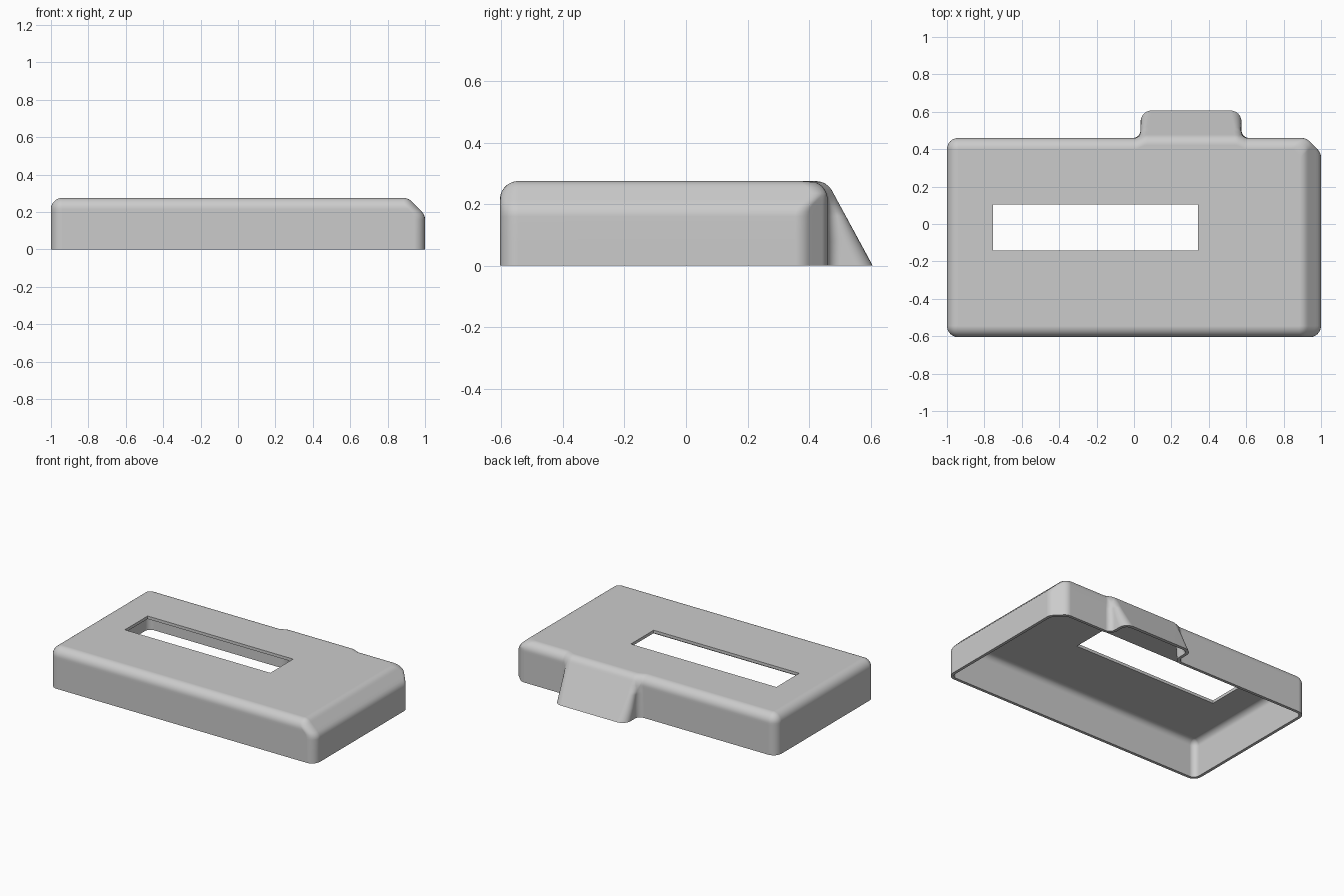
import bpy, bmesh, math
from mathutils import Vector

if "Cube" in bpy.data.objects:
    bpy.data.objects.remove(bpy.data.objects["Cube"], do_unlink=True)

WALL = 0.02        # shell thickness
ROUND = 0.06       # outer edge rounding
ARC_Z = 0.215      # height where the top rounding starts
LEAN = 0.543       # slope of the tab's back face
SEGS = 6


def rounded_outline(corners, z):
    """Round every (x, y, radius) corner with a fixed number of points."""
    pts = []
    for i, (x, y, rad) in enumerate(corners):
        p = Vector((x, y))
        a = Vector(corners[i - 1][:2]) - p
        b = Vector(corners[(i + 1) % len(corners)][:2]) - p
        reach = 0.48 * min(a.length, b.length)
        a.normalize()
        b.normalize()
        turn = (math.pi - a.angle(b)) / 2
        cut = min(rad * math.tan(turn), reach)
        start, end = p + a * cut, p + b * cut
        rad = cut / math.tan(turn)
        mid = p + (a + b).normalized() * (rad / math.cos(turn))
        for k in range(SEGS + 1):
            t = k / SEGS
            w0 = math.sin((1 - t) * 2 * turn) / math.sin(2 * turn)
            w1 = math.sin(t * 2 * turn) / math.sin(2 * turn)
            q = mid + (start - mid) * w0 + (end - mid) * w1
            pts.append((q.x, q.y, z))
    return pts


def arc(rad, dz):
    return math.sqrt(max(rad * rad - dz * dz, 0))


def section(z, inset):
    """Horizontal outline of the case at height z, moved inward by inset."""
    R = ROUND - inset
    r = arc(R, max(z - ARC_Z, 0))
    left, front, back = -0.94 - r, -0.545 - r, 0.40 + r
    # right side leans in along a softened chamfer
    diag = R / math.sqrt(2)
    if z < 0.16 + diag:
        right = 0.94 + arc(R, max(z - 0.16, 0))
    elif z < ARC_Z + diag:
        right = 1.10 + R * math.sqrt(2) - z
    else:
        right = 0.885 + arc(R, z - ARC_Z)
    # sloping tab blends into the top edge
    slant = math.hypot(1, LEAN)
    if z < ARC_Z + R * LEAN / slant:
        tab = 0.422 + R * slant - (z - ARC_Z) * LEAN
    else:
        tab = 0.422 + arc(R, z - ARC_Z)
    depth = tab - back
    spread = max(0, 0.035 * (1 - depth / 0.08))
    x0, x1 = 0.035 + inset, 0.575 - inset
    # clipped back corner
    clip = min(1.38 - (ROUND - r) * math.sqrt(2), right + back - 0.03)
    small = max(r, 0.004)
    return rounded_outline([
        (left, front, small), (right, front, small),
        (right, clip - right, ROUND), (clip - back, back, ROUND),
        (x1 + spread, back, 0.04 + inset), (x1 - spread, tab, ROUND - inset),
        (x0 + spread, tab, ROUND - inset), (x0 - spread, back, 0.04 + inset),
        (left, back, small)], z)


def loft(bm, inset):
    """Stack outlines into a skin closed at the top; return the bottom ring."""
    R = ROUND - inset
    heights = [0.0, 0.08, 0.16]
    heights += [0.16 + R * math.sin(math.radians(a)) for a in (15, 30, 45)]
    heights += [ARC_Z + R * math.sin(math.radians(a)) for a in range(0, 91, 10)]
    heights = sorted(heights)
    rings = [[bm.verts.new(p) for p in section(z, inset)] for z in heights]
    for low, high in zip(rings, rings[1:]):
        join(bm, low, high)
    bm.faces.new(rings[-1])
    return rings[0]


def join(bm, a, b):
    for i in range(len(a)):
        j = (i + 1) % len(a)
        bm.faces.new((a[i], a[j], b[j], b[i]))


# Grey plastic
grey = bpy.data.materials.new("grey plastic")
grey.use_nodes = True
colour = (0.6, 0.6, 0.6, 1)
grey.diffuse_color = colour
grey.node_tree.nodes["Principled BSDF"].inputs["Base Color"].default_value = colour

# Hollow cover: outer skin, inner skin and bottom rim
bm = bmesh.new()
outer = loft(bm, 0)
inner = loft(bm, WALL)
join(bm, outer, inner)
bmesh.ops.recalc_face_normals(bm, faces=bm.faces)
mesh = bpy.data.meshes.new("cover")
bm.to_mesh(mesh)
bm.free()
mesh.materials.append(grey)
cover = bpy.data.objects.new("cover", mesh)
bpy.context.collection.objects.link(cover)

# Rectangular window through the top
bpy.ops.mesh.primitive_cube_add(size=1, location=(-0.206, -0.018, 0.26))
cutter = bpy.context.object
cutter.name = "window_cutter"
cutter.scale = (1.096, 0.246, 0.2)
cutter.hide_render = True
cutter.data.materials.append(grey)
bpy.context.view_layer.update()

bpy.ops.object.select_all(action="DESELECT")
cover.select_set(True)
bpy.context.view_layer.objects.active = cover
cut = cover.modifiers.new("window", "BOOLEAN")
cut.operation = "DIFFERENCE"
cut.solver = "EXACT"
cut.object = cutter
bpy.ops.object.modifier_apply(modifier=cut.name)
bpy.data.objects.remove(cutter, do_unlink=True)

# Smooth rounded edges, crisp rim and window
bpy.ops.object.shade_smooth_by_angle(angle=math.radians(35))
weighted = cover.modifiers.new("even shading", "WEIGHTED_NORMAL")
weighted.keep_sharp = True
